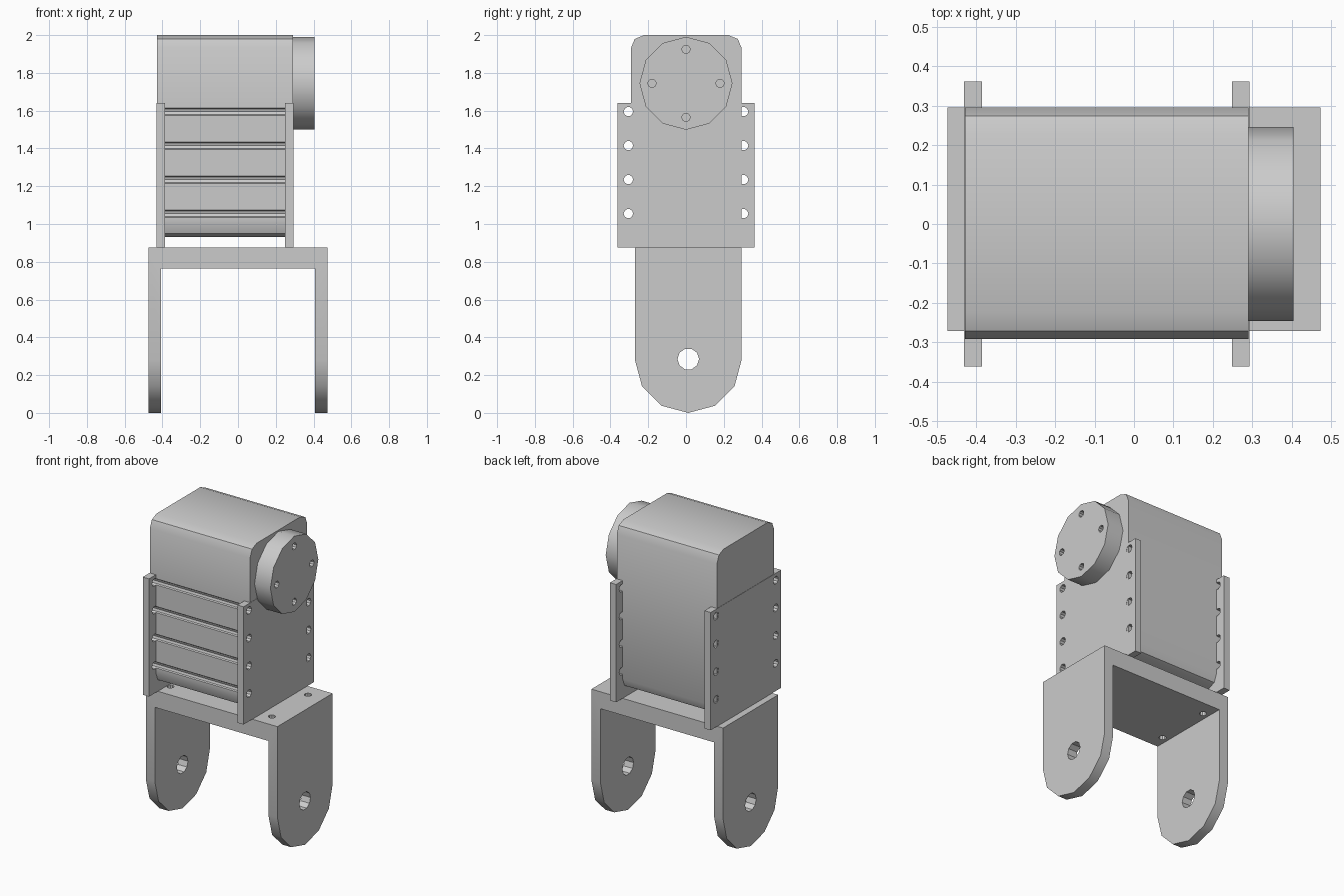
import bpy, bmesh, math
from mathutils import Matrix

if "Cube" in bpy.data.objects:
    bpy.data.objects.remove(bpy.data.objects["Cube"])

grey = bpy.data.materials.new("plain grey")
grey.use_nodes = True
colour = (0.6, 0.6, 0.6, 1)
grey.diffuse_color = colour
grey.node_tree.nodes["Principled BSDF"].inputs["Base Color"].default_value = colour


def finish(name, bm):
    bmesh.ops.recalc_face_normals(bm, faces=bm.faces)
    mesh = bpy.data.meshes.new(name)
    bm.to_mesh(mesh)
    bm.free()
    mesh.materials.append(grey)
    obj = bpy.data.objects.new(name, mesh)
    bpy.context.collection.objects.link(obj)
    return obj


def extrude_x(name, profile, x0, x1):
    """Extrude a (y, z) outline along x."""
    bm = bmesh.new()
    face = bm.faces.new([bm.verts.new((x0, y, z)) for y, z in profile])
    side = bmesh.ops.extrude_face_region(bm, geom=[face])["geom"]
    verts = [v for v in side if isinstance(v, bmesh.types.BMVert)]
    bmesh.ops.translate(bm, verts=verts, vec=(x1 - x0, 0, 0))
    return finish(name, bm)


def box(name, x0, x1, y0, y1, z0, z1):
    return extrude_x(name, [(y0, z0), (y1, z0), (y1, z1), (y0, z1)], x0, x1)


def arc(cy, cz, r, start, end, steps):
    angles = [math.radians(start + (end - start) * i / steps) for i in range(steps + 1)]
    return [(cy + r * math.cos(a), cz + r * math.sin(a)) for a in angles]


def rod(name, x0, x1, y, z, r, sides):
    return extrude_x(name, arc(y, z, r, 0, 360, sides)[:-1], x0, x1)


def upright_rod(x, y, z, r, depth):
    bm = bmesh.new()
    bmesh.ops.create_cone(bm, cap_ends=True, segments=10, radius1=r, radius2=r,
                          depth=depth, matrix=Matrix.Translation((x, y, z)))
    return finish("cutter", bm)


def cut(obj, cutters):
    bpy.context.view_layer.objects.active = obj
    for cutter in cutters:
        cutter.hide_render = True
        mod = obj.modifiers.new("cut", "BOOLEAN")
        mod.operation, mod.solver, mod.object = "DIFFERENCE", "EXACT", cutter
        bpy.ops.object.modifier_apply(modifier=mod.name)
        bpy.data.objects.remove(cutter)


def smooth(obj):
    bpy.ops.object.select_all(action="DESELECT")
    obj.select_set(True)
    bpy.context.view_layer.objects.active = obj
    bpy.ops.object.shade_smooth_by_angle(angle=math.radians(32))


# U-shaped fork: rounded legs, pivot holes and screw holes
mid, leg_r = 0.012, 0.283
fork = extrude_x("fork_bracket", arc(mid, leg_r, leg_r, 180, 360, 6)
                 + [(mid + leg_r, 0.875), (mid - leg_r, 0.875)], -0.473, 0.473)
cutters = [box("cutter", -0.408, 0.408, -1, 1, -1, 0.765),
           rod("cutter", -1, 1, mid, 0.285, 0.057, 10)]
cutters += [upright_rod(x, mid + y, 0.82, 0.022, 0.3)
            for x in (-0.365, 0.365) for y in (-0.185, 0.185)]
cut(fork, cutters)
smooth(fork)

# Motor case: rounded long edges, grooves across the front
bottom, top, front, back, r = 0.93, 2.0, -0.292, 0.295, 0.07
outline = (arc(back - r, top - r, r, 0, 90, 2) + arc(front + r, top - r, r, 90, 180, 2)
           + arc(front + r, bottom + r, r, 180, 270, 2)
           + arc(back - r, bottom + r, r, 270, 360, 2))
case = extrude_x("motor_case", outline, -0.429, 0.291)
hole_heights = [1.055 + 0.18 * i for i in range(4)]
cut(case, [rod("cutter", -1, 1, -0.305, z, 0.025, 10) for z in hole_heights])
smooth(case)

# Side mounting plates with screw holes along both edges
for name, x0, x1 in (("right_plate", -0.431, -0.386), ("left_plate", 0.249, 0.293)):
    plate = box(name, x0, x1, -0.362, 0.362, 0.875, 1.64)
    cut(plate, [rod("cutter", -1, 1, y, z, 0.025, 10)
                for y in (-0.305, 0.305) for z in hole_heights])
    smooth(plate)

# Output disc with four blind holes
disc_z = 1.745
disc = rod("output_disc", 0.285, 0.405, 0, disc_z, 0.246, 12)
cut(disc, [rod("cutter", 0.3, 0.5, 0.18 * dy, disc_z + 0.18 * dz, 0.022, 10)
           for dy, dz in ((1, 0), (0, 1), (-1, 0), (0, -1))])
smooth(disc)
